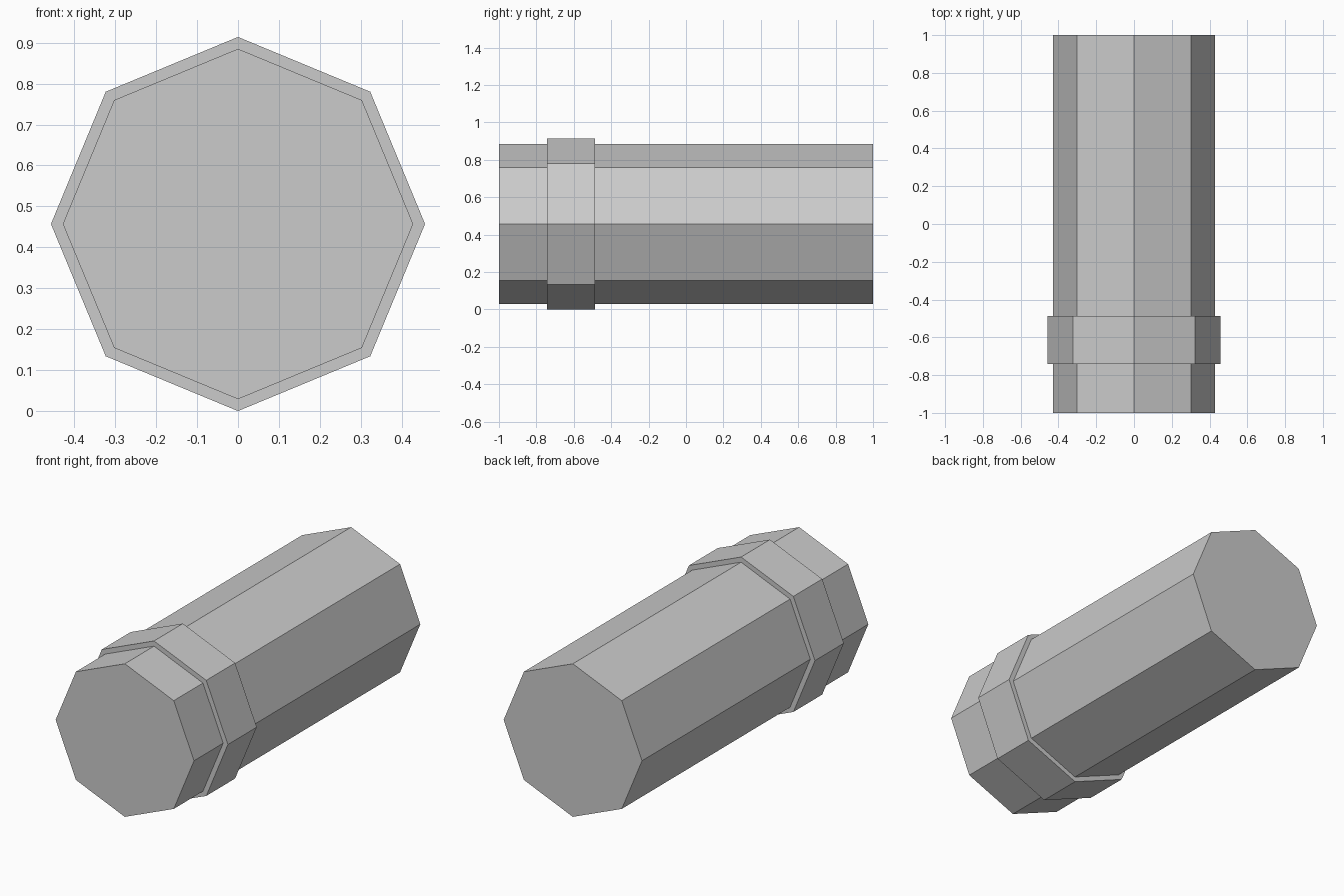
import bpy
import math

if "Cube" in bpy.data.objects:
    bpy.data.objects.remove(bpy.data.objects["Cube"])

# Single flat grey
grey = bpy.data.materials.new("light_grey")
grey.diffuse_color = (0.6, 0.6, 0.6, 1.0)
grey.use_nodes = True
grey.node_tree.nodes["Principled BSDF"].inputs["Base Color"].default_value = grey.diffuse_color

CENTRE_Z = 0.457


def octagon_prism(name, radius, y_min, y_max):
    """Closed eight-sided prism along y, with corners at top, bottom and sides."""
    bpy.ops.mesh.primitive_cylinder_add(
        vertices=8, radius=radius, depth=y_max - y_min,
        location=(0, (y_min + y_max) / 2, CENTRE_Z),
        rotation=(math.pi / 2, 0, 0))
    obj = bpy.context.object
    obj.name = name
    obj.data.materials.append(grey)
    return obj


# Long main body
octagon_prism("barrel", 0.428, -1.0, 1.0)

# Raised band near the front end
octagon_prism("collar", 0.457, -0.742, -0.487)
